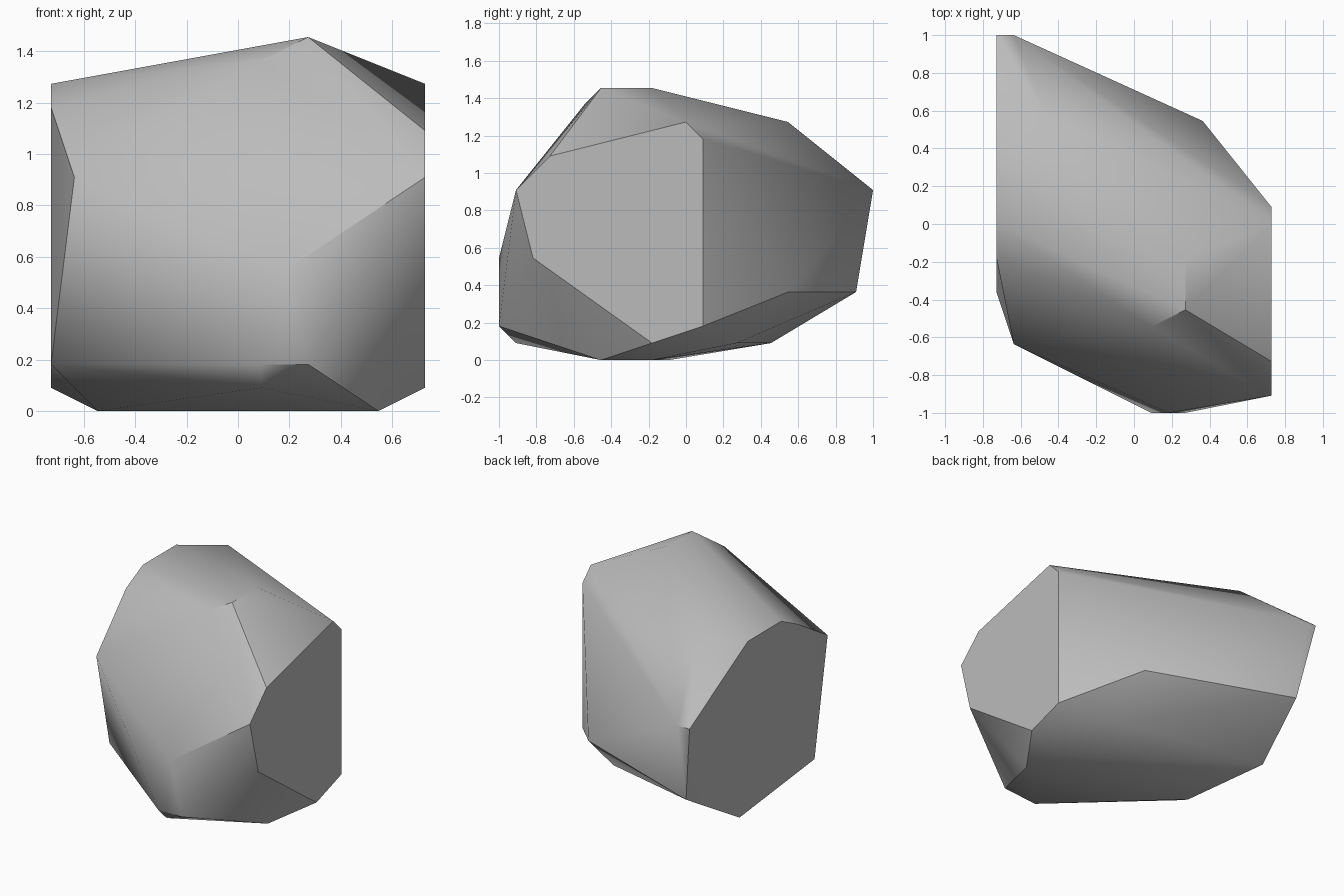
import bpy
import bmesh
import math

UNIT = 1 / 11  # the stone is chiselled on a coarse lattice


def flat_side(x, outline):
    """Corner points of a side cut flat at the given x, from (y, z) pairs."""
    return [(x, y, z) for y, z in outline]


def make_material(name, colour):
    material = bpy.data.materials.new(name)
    material.use_nodes = True
    material.diffuse_color = colour
    shader = next(n for n in material.node_tree.nodes if n.type == 'BSDF_PRINCIPLED')
    shader.inputs['Base Color'].default_value = colour
    shader.inputs['Roughness'].default_value = 0.9
    return material


def make_hull(name, corners, material):
    """Wrap the corners in a convex skin and merge the coplanar triangles."""
    bm = bmesh.new()
    for corner in corners:
        bm.verts.new([c * UNIT for c in corner])
    hull = bmesh.ops.convex_hull(bm, input=bm.verts)
    loose = [v for v in bm.verts if not v.link_faces]
    bmesh.ops.delete(bm, geom=loose, context='VERTS')
    bmesh.ops.dissolve_limit(bm, angle_limit=math.radians(0.5),
                             verts=bm.verts, edges=bm.edges)
    bmesh.ops.recalc_face_normals(bm, faces=bm.faces)
    mesh = bpy.data.meshes.new(name)
    bm.to_mesh(mesh)
    bm.free()
    mesh.materials.append(material)
    rock = bpy.data.objects.new(name, mesh)
    bpy.context.collection.objects.link(rock)
    return rock


default_cube = bpy.data.objects.get("Cube")
if default_cube:
    bpy.data.objects.remove(default_cube, do_unlink=True)

# Two flat sides
left_side = flat_side(8, [(1, 2), (1, 13), (0, 14), (-8, 12),
                          (-10, 10), (-9, 6), (-2, 1)])
right_side = flat_side(-8, [(-2, 13), (0, 14), (4, 14), (11, 10),
                            (5, 1), (-4, 2)])

# Corners between the sides
crest = [(3, -5, 16), (3, -2, 16), (1, -6, 15), (-5, 6, 14)]
front = [(-7, -7, 10), (2, -11, 6), (1, -11, 2), (3, -11, 2), (1, -10, 1)]
back = [(-7, 11, 10), (-7, 10, 4), (4, 6, 4), (4, 3, 1)]
underside = [(6, -5, 0), (5, -2, 0), (-6, -1, 0)]

stone_grey = make_material("stone grey", (0.5, 0.5, 0.5, 1))
rock = make_hull("rock", left_side + right_side + crest + front + back + underside,
                 stone_grey)

# Soft facets with crisp main ridges
bpy.ops.object.select_all(action='DESELECT')
rock.select_set(True)
bpy.context.view_layer.objects.active = rock
bpy.ops.object.shade_smooth_by_angle(angle=math.radians(30))
